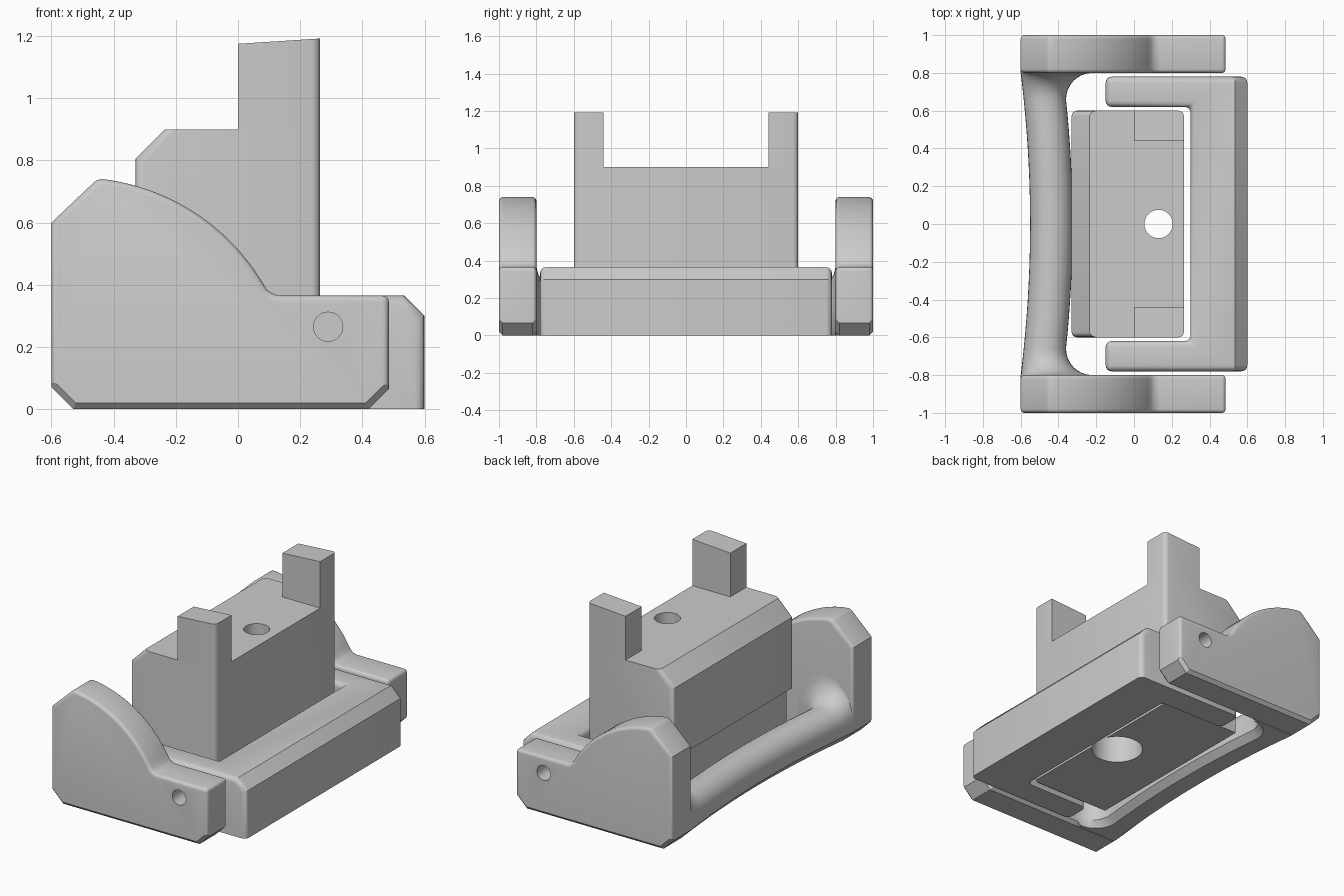
import bpy, bmesh, math
from mathutils import Vector, Matrix

cube = bpy.data.objects.get("Cube")
if cube:
    bpy.data.objects.remove(cube, do_unlink=True)

grey = bpy.data.materials.new("light grey")
grey.use_nodes = True
grey.diffuse_color = (0.6, 0.6, 0.6, 1)
grey.node_tree.nodes["Principled BSDF"].inputs["Base Color"].default_value = (0.6, 0.6, 0.6, 1)


def prism(points, lo, hi, axis):
    """Extrude a profile along y (points are x, z) or z (points are x, y)."""
    place = (lambda a, b, t: (a, t, b)) if axis == "y" else (lambda a, b, t: (a, b, t))
    bm = bmesh.new()
    ends = [[bm.verts.new(place(a, b, t)) for a, b in points] for t in (lo, hi)]
    bm.faces.new(ends[0])
    bm.faces.new(ends[1][::-1])
    for i in range(len(points)):
        j = (i + 1) % len(points)
        bm.faces.new((ends[0][i], ends[1][i], ends[1][j], ends[0][j]))
    bmesh.ops.recalc_face_normals(bm, faces=bm.faces)
    return bm


def soften(bm, width, segments, test):
    """Bevel the sharp edges whose two end points pass the test."""
    edges = [e for e in bm.edges
             if e.calc_face_angle(0) > math.radians(25)
             and test(e.verts[0].co, e.verts[1].co)]
    bmesh.ops.bevel(bm, geom=edges, offset=width, offset_type="OFFSET",
                    segments=segments, profile=0.5, affect="EDGES", clamp_overlap=True)


def make(name, bm):
    bmesh.ops.recalc_face_normals(bm, faces=bm.faces)
    mesh = bpy.data.meshes.new(name)
    bm.to_mesh(mesh)
    bm.free()
    mesh.materials.append(grey)
    obj = bpy.data.objects.new(name, mesh)
    bpy.context.collection.objects.link(obj)
    return obj


def activate(obj):
    bpy.ops.object.select_all(action="DESELECT")
    obj.select_set(True)
    bpy.context.view_layer.objects.active = obj


def drill(obj, center, radius, depth, axis):
    """Cut a round hole along y or z."""
    bm = bmesh.new()
    turn = Matrix.Rotation(math.pi / 2, 4, "X") if axis == "y" else Matrix()
    bmesh.ops.create_cone(bm, cap_ends=True, segments=32, radius1=radius, radius2=radius,
                          depth=depth, matrix=Matrix.Translation(center) @ turn)
    cutter = make("hole_cutter", bm)
    cutter.hide_render = True
    mod = obj.modifiers.new("hole", "BOOLEAN")
    mod.operation = "DIFFERENCE"
    mod.solver = "EXACT"
    mod.object = cutter
    activate(obj)
    bpy.ops.object.modifier_apply(modifier=mod.name)
    bpy.data.objects.remove(cutter, do_unlink=True)


def smooth(obj):
    activate(obj)
    bpy.ops.object.shade_smooth_by_angle(angle=math.radians(30))


# Side plates: curved shoulder, low nose, clipped corners and a pin hole
shoulder = []
for i in range(21):
    a = math.radians(84.3 - i * (84.3 - 29) / 20)
    shoulder.append((-0.52 + 0.7 * math.cos(a), 0.045 + 0.7 * math.sin(a)))
plate = [(-0.6, 0.07), (-0.53, 0), (0.42, 0), (0.485, 0.065), (0.485, 0.365),
         (0.12, 0.365)] + shoulder[::-1] + [(-0.6, 0.6)]
for side, name in ((-1, "right_side_plate"), (1, "left_side_plate")):
    bm = prism(plate, min(side * 0.8, side), max(side * 0.8, side), "y")
    soften(bm, 0.02, 1, lambda a, b: max(a.z, b.z) < 0.08 and abs(a.y - b.y) < 0.01)
    soften(bm, 0.034, 4, lambda a, b: max(a.z, b.z) > 0.1
           and not (abs(a.y - b.y) > 0.1 and a.x < -0.5))
    obj = make(name, bm)
    drill(obj, (0.29, side * 0.9, 0.265), 0.047, 0.4, "y")
    smooth(obj)

# U-shaped frame, open to the back, with a clipped top edge and blind pin holes
outline = [(0.6, -0.78), (0.6, 0.78), (-0.15, 0.78), (-0.15, 0.62),
           (0.3, 0.62), (0.3, -0.62), (-0.15, -0.62), (-0.15, -0.78)]
bm = prism(outline, 0, 0.365, "z")
soften(bm, 0.065, 1, lambda a, b: min(a.x, b.x) > 0.59 and min(a.z, b.z) > 0.3)
soften(bm, 0.032, 4, lambda a, b: max(a.z, b.z) > 0.01
       and not (min(a.x, b.x) > 0.5 and abs(a.y - b.y) > 0.5))
frame = make("pivot_frame", bm)
for side in (-1, 1):
    drill(frame, (0.29, side * 0.75, 0.265), 0.047, 0.2, "y")
smooth(frame)

# Centre block with clipped back edge, undercut and a stepped bolt hole
block = [(-0.28, 0.02), (0.264, 0.02), (0.264, 0.9), (-0.235, 0.9),
         (-0.33, 0.805), (-0.33, 0.36), (-0.28, 0.32)]
bm = prism(block, -0.6, 0.6, "y")
soften(bm, 0.028, 4, lambda a, b: abs(a.y - b.y) < 0.01
       and (min(a.x, b.x) > 0.25 or max(a.x, b.x) < -0.2 and min(a.z, b.z) > 0.35))
body = make("centre_block", bm)
drill(body, (0.13, 0, 0.5), 0.075, 1.2, "z")
drill(body, (0.13, 0, 0.1), 0.15, 0.4, "z")
smooth(body)

# Two upright posts on the block, with slightly sloping tops
post = [(0, 0.9), (0.264, 0.9), (0.264, 1.192), (0, 1.175)]
for side, name in ((-1, "right_post"), (1, "left_post")):
    bm = prism(post, min(side * 0.44, side * 0.6), max(side * 0.44, side * 0.6), "y")
    soften(bm, 0.028, 4, lambda a, b: abs(a.z - b.z) > 0.2
           and min(a.x, b.x) > 0.25 and min(abs(a.y), abs(b.y)) > 0.59)
    smooth(make(name, bm))


# Handle bar: rounded section lofted between the plates, flaring at both ends
def handle_ring(y):
    s = min(abs(y), 0.8)
    r = 0.14
    d = max(0, s - (0.8 - r))
    flare = r - math.sqrt(max(0, r * r - d * d))
    outer = -0.55 - 0.05 * (s / 0.8) ** 2
    inner = -0.325 - 0.035 * min(1, s / 0.66) ** 2 + flare
    top, spring = 0.24 + flare, 0.13
    ring = [(outer, 0.07), (outer + 0.07, 0), (inner - 0.04, 0), (inner, 0.04)]
    mid, half = (outer + inner) / 2, (inner - outer) / 2
    for i in range(17):
        a = math.pi * i / 16
        ring.append((mid + half * math.cos(a), spring + (top - spring) * math.sin(a)))
    return [Vector((x, y, z)) for x, z in ring]


half_steps = [0.66 * i / 8 for i in range(9)]
half_steps += [0.66 + 0.14 * math.sin(math.pi / 2 * i / 8) for i in range(1, 9)] + [0.815]
steps = [-s for s in half_steps[:0:-1]] + half_steps
bm = bmesh.new()
rings = [[bm.verts.new(p) for p in handle_ring(y)] for y in steps]
for one, two in zip(rings, rings[1:]):
    for i in range(len(one)):
        j = (i + 1) % len(one)
        bm.faces.new((one[i], one[j], two[j], two[i]))
bm.faces.new(rings[0])
bm.faces.new(rings[-1])
smooth(make("handle_bar", bm))
